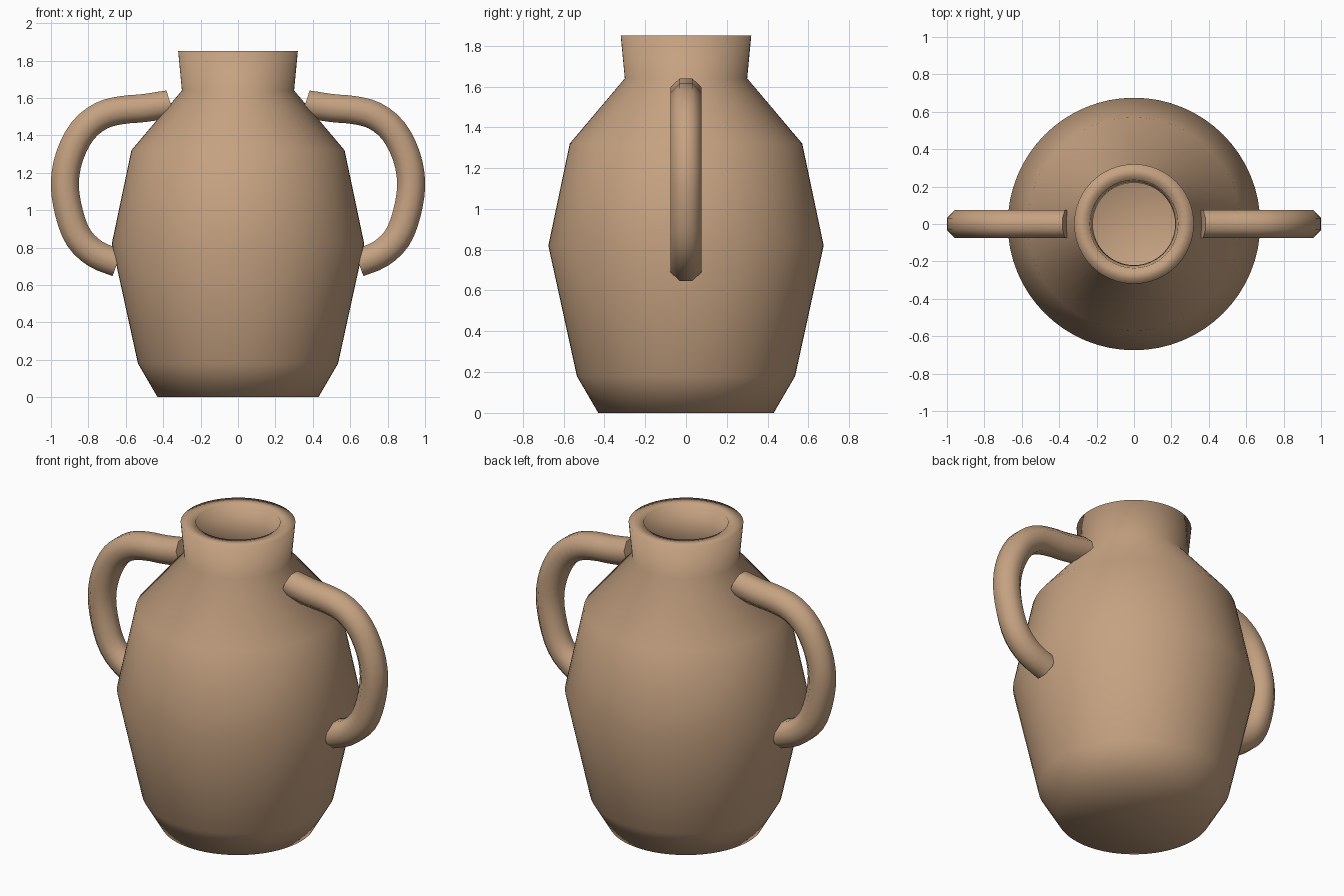
import bpy, bmesh, math
from mathutils import Vector

if "Cube" in bpy.data.objects:
    bpy.data.objects.remove(bpy.data.objects["Cube"])

clay = bpy.data.materials.new("clay")
clay.diffuse_color = (0.56, 0.36, 0.22, 1)
clay.use_nodes = True
clay.node_tree.nodes["Principled BSDF"].inputs["Base Color"].default_value = clay.diffuse_color


def finish(name, bm):
    bmesh.ops.recalc_face_normals(bm, faces=bm.faces)
    mesh = bpy.data.meshes.new(name)
    bm.to_mesh(mesh)
    bm.free()
    mesh.materials.append(clay)
    obj = bpy.data.objects.new(name, mesh)
    bpy.context.collection.objects.link(obj)
    return obj


# Vase body: outer wall, rim, inner wall and floor in one lathe profile
profile = [(0, 0), (0.43, 0), (0.535, 0.18), (0.675, 0.82), (0.57, 1.32),
           (0.30, 1.64), (0.32, 1.85), (0.235, 1.85), (0.22, 1.61),
           (0.49, 1.28), (0.585, 0.82), (0.45, 0.22), (0.37, 0.09), (0, 0.09)]
bm = bmesh.new()
verts = [bm.verts.new((r, 0, z)) for r, z in profile]
edges = [bm.edges.new(pair) for pair in zip(verts, verts[1:])]
bmesh.ops.spin(bm, geom=verts + edges, cent=(0, 0, 0), axis=(0, 0, 1),
               angle=math.tau, steps=64)
bmesh.ops.remove_doubles(bm, verts=bm.verts, dist=0.0005)
body = finish("vase_body", bm)
body.data.shade_smooth()

# Handle centre line, smoothed through a few points
path = [Vector(p) for p in [(0.36, 1.568), (0.50, 1.546), (0.62, 1.535), (0.73, 1.505),
                            (0.83, 1.425), (0.90, 1.29), (0.926, 1.14), (0.902, 0.98),
                            (0.85, 0.85), (0.76, 0.765), (0.645, 0.718)]]


def smooth_path(pts, steps=3):
    ext = [2 * pts[0] - pts[1]] + pts + [2 * pts[-1] - pts[-2]]
    out = []
    for a, b, c, d in zip(ext, ext[1:], ext[2:], ext[3:]):
        for k in range(steps):
            t = k / steps
            out.append(0.5 * (2 * b + (c - a) * t + (2 * a - 5 * b + 4 * c - d) * t * t
                              + (3 * b - a - 3 * c + d) * t ** 3))
    return out + [pts[-1]]


# Eight-sided tube swept along the path, with flat ends
def handle(name, side):
    pts = smooth_path(path)
    radius = 0.075 / math.cos(math.pi / 8)
    bm = bmesh.new()
    rings = []
    for i, p in enumerate(pts):
        tan = (pts[min(i + 1, len(pts) - 1)] - pts[max(i - 1, 0)]).normalized()
        if i == 0:
            tan = Vector((0.95, -0.3)).normalized()
        ring = []
        for k in range(8):
            ang = math.tau * (k + 0.5) / 8
            u, v = radius * math.cos(ang), radius * math.sin(ang)
            ring.append(bm.verts.new((side * (p.x - tan.y * u), v, p.y + tan.x * u)))
        rings.append(ring)
    for a, b in zip(rings, rings[1:]):
        for k in range(8):
            bm.faces.new((a[k], a[(k + 1) % 8], b[(k + 1) % 8], b[k]))
    bm.faces.new(rings[0])
    bm.faces.new(rings[-1])
    obj = finish(name, bm)
    bpy.ops.object.select_all(action='DESELECT')
    obj.select_set(True)
    bpy.context.view_layer.objects.active = obj
    bpy.ops.object.shade_smooth_by_angle(angle=math.radians(50))


handle("right_handle", 1)
handle("left_handle", -1)
